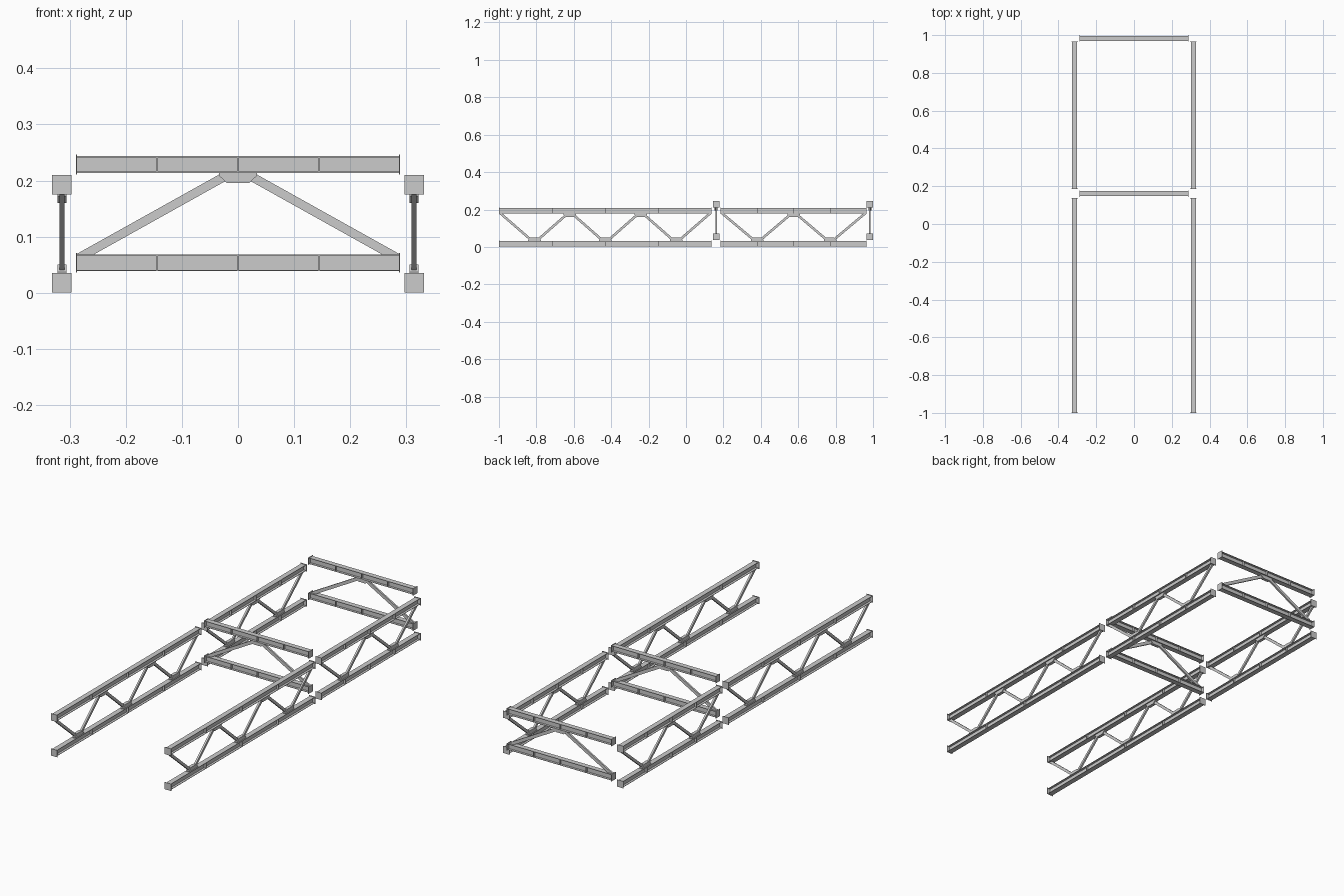
import bpy, bmesh
from math import pi, hypot
from mathutils import Matrix

if "Cube" in bpy.data.objects:
    bpy.data.objects.remove(bpy.data.objects["Cube"])

PLATE = 0.035     # end plate size
DEPTH = 0.0295    # I-beam depth
FLANGE = 0.026    # flange width
FT, WT = 0.002, 0.003
HEIGHT = 0.21     # full truss height


def prism(bm, pts, a, b, axis):
    """Extrude a closed profile: axis 'x' takes (y,z) points, 'y' takes (x,z)."""
    place = (lambda p, d: (d, p[0], p[1])) if axis == 'x' else (lambda p, d: (p[0], d, p[1]))
    lo = [bm.verts.new(place(p, a)) for p in pts]
    hi = [bm.verts.new(place(p, b)) for p in pts]
    bm.faces.new(lo)
    bm.faces.new(hi[::-1])
    n = len(pts)
    for i in range(n):
        j = (i + 1) % n
        bm.faces.new((lo[i], hi[i], hi[j], lo[j]))


def rect(w, z0, z1):
    return [(-w / 2, z0), (w / 2, z0), (w / 2, z1), (-w / 2, z1)]


def finish(name, bm, matrix):
    bmesh.ops.recalc_face_normals(bm, faces=bm.faces)
    me = bpy.data.meshes.new(name)
    bm.to_mesh(me)
    bm.free()
    ob = bpy.data.objects.new(name, me)
    bpy.context.collection.objects.link(ob)
    ob.matrix_world = matrix


def chord(name, length, zc, matrix):
    bm = bmesh.new()
    h, f, w = DEPTH / 2, FLANGE / 2, WT / 2
    # I-beam section
    half = [(f, -h), (f, -h + FT), (w, -h + FT), (w, h - FT), (f, h - FT), (f, h)]
    section = half + [(-y, z) for y, z in reversed(half)]
    prism(bm, [(y, z + zc) for y, z in section], -length / 2, length / 2, 'x')
    # web stiffeners at the quarter points
    for k in (-1, 0, 1):
        x = k * length / 4
        prism(bm, rect(FLANGE - 0.001, zc - h + FT, zc + h - FT), x - 0.0015, x + 0.0015, 'x')
    # end plates
    for s in (-1, 1):
        a, b = sorted((s * length / 2, s * (length / 2 - 0.0025)))
        prism(bm, rect(PLATE, zc - PLATE / 2, zc + PLATE / 2), a, b, 'x')
    finish(name, bm, matrix)


def truss(name, length, panels, start_high, matrix, bar=0.012):
    low, high = PLATE / 2, HEIGHT - PLATE / 2
    chord(name + "_bottom_chord", length, low, matrix)
    chord(name + "_top_chord", length, high, matrix)
    z0, z1 = low + DEPTH / 2, high - DEPTH / 2
    dx = length / panels
    half = bar * hypot(dx, z1 - z0) / (z1 - z0) / 2   # half of the horizontal cut
    web, gus = bmesh.new(), bmesh.new()
    up = start_high
    for i in range(panels):
        a = -length / 2 + i * dx + (half if i == 0 else 0.012)
        b = -length / 2 + (i + 1) * dx - (half if i == panels - 1 else 0.012)
        za, zb = (z1, z0) if up else (z0, z1)
        # diagonal brace, cut flush with the chords
        prism(web, [(a - half, za), (a + half, za), (b + half, zb), (b - half, zb)],
              -0.0045, 0.0045, 'y')
        up = not up
        # gusset block at each inner node
        if i < panels - 1:
            x = -length / 2 + (i + 1) * dx
            zi = zb + (-0.018 if up else 0.018)
            zm = zb + (-0.005 if up else 0.005)
            prism(gus, [(x - 0.034, zb), (x + 0.034, zb), (x + 0.034, zm), (x + 0.02, zi),
                        (x - 0.02, zi), (x - 0.034, zm)], -0.008, 0.008, 'y')
    finish(name + "_diagonals", web, matrix)
    finish(name + "_gussets", gus, matrix)


# side trusses: long front section and shorter rear section on each side
for side, x in (("left", -0.314), ("right", 0.314)):
    for part, y0, y1, n in (("front", -1.0, 0.137, 6), ("rear", 0.185, 0.966, 4)):
        m = Matrix.Translation((x, (y0 + y1) / 2, 0)) @ Matrix.Rotation(pi / 2, 4, 'Z')
        truss(f"{side}_{part}_truss", y1 - y0, n, True, m)

# raised cross trusses
for part, y in (("middle", 0.161), ("back", 0.9825)):
    truss(f"{part}_cross_truss", 0.578, 2, False, Matrix.Translation((0, y, 0.036)), 0.0145)
